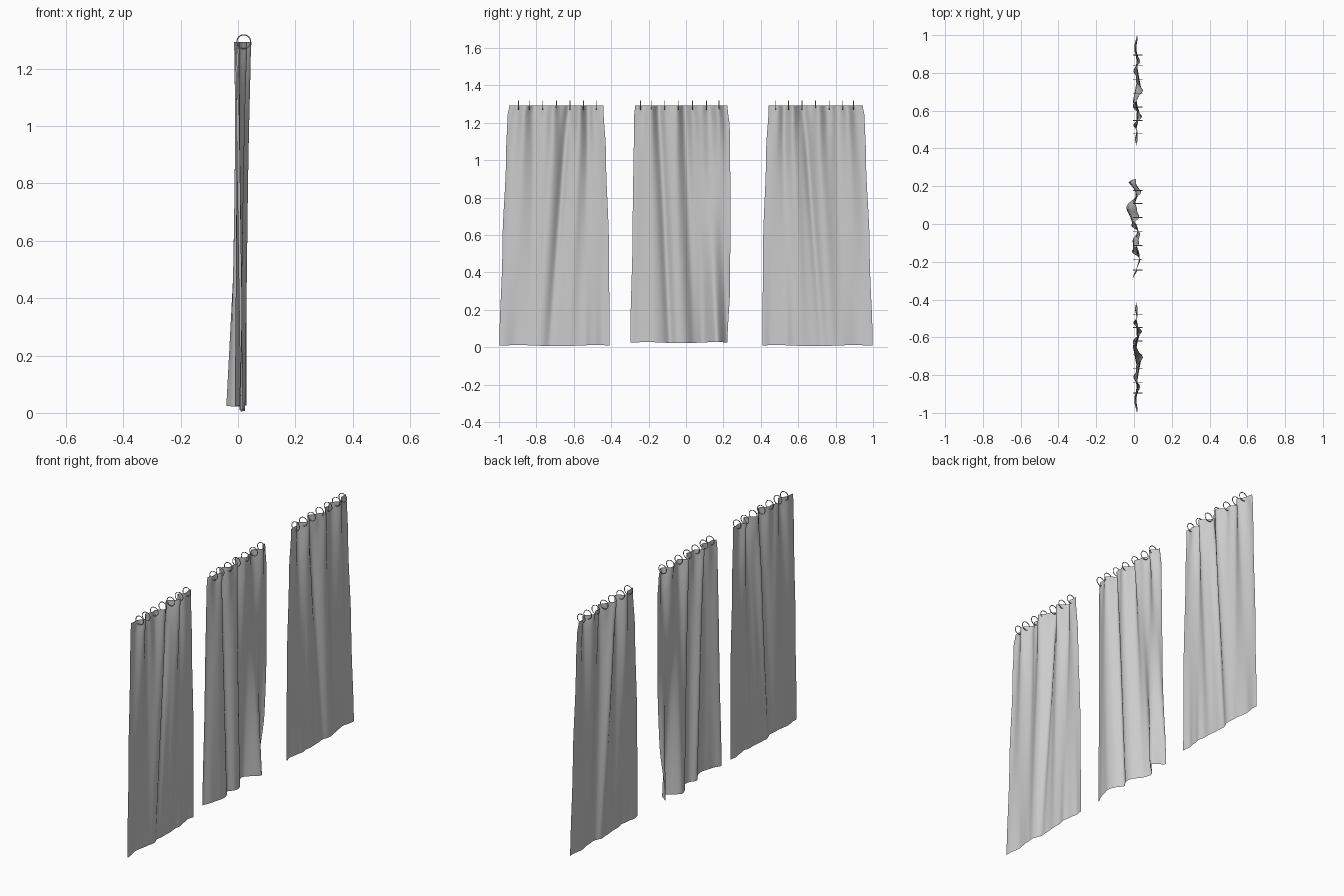
import bpy, math
from math import exp, sin, pi

TOP = 1.293


def lerp_keys(keys, t):
    # smooth interpolation of (t, value) keys
    for (t0, v0), (t1, v1) in zip(keys, keys[1:]):
        if t <= t1:
            s = (t - t0) / (t1 - t0)
            return v0 + (v1 - v0) * s * s * (3 - 2 * s)
    return keys[-1][1]


def curtain(name, left, right, folds, bottom, base, flip=1, nu=110, nv=70):
    # hanging cloth: t runs from 0 at the hem to 1 at the rings
    verts, faces = [], []
    for j in range(nv + 1):
        t = j / nv
        y0, y1 = lerp_keys(left, t), lerp_keys(right, t)
        for i in range(nu + 1):
            u = i / nu
            y = y0 + (y1 - y0) * u
            x = base
            for yt, yb, w, at, ab in folds:
                c = yb + (yt - yb) * t
                x += (ab + (at - ab) * t) * exp(-((y - c) / w) ** 2)
            # small gathers between the rings, fading downwards
            x += 0.007 * t ** 6 * sin(u * 14 * pi)
            z = bottom + 0.003 * sin(u * 9) * (1 - t) + (TOP - bottom) * t
            verts.append((x, flip * y, z))
    n = nu + 1
    for j in range(nv):
        for i in range(nu):
            a = j * n + i
            f = (a, a + 1, a + n + 1, a + n)
            faces.append(f if flip > 0 else f[::-1])
    me = bpy.data.meshes.new(name)
    me.from_pydata(verts, [], faces)
    me.polygons.foreach_set("use_smooth", [True] * len(faces))
    ob = bpy.data.objects.new(name, me)
    bpy.context.collection.objects.link(ob)


def rings(name, ys):
    for k, y in enumerate(ys):
        bpy.ops.mesh.primitive_torus_add(
            major_radius=0.024, minor_radius=0.002, major_segments=24,
            minor_segments=8, location=(0.02, y, 1.294),
            rotation=(pi / 2, 0, 0))
        bpy.context.object.name = f"{name}_{k + 1}"
        bpy.ops.object.shade_smooth()


# folds: y at top, y at hem, width, depth at top, depth at hem
side_folds = [
    (-0.93, -0.98, 0.030, -0.015, 0.005),
    (-0.87, -0.91, 0.030, 0.014, -0.006),
    (-0.80, -0.84, 0.025, -0.014, 0.004),
    (-0.70, -0.78, 0.040, 0.028, 0.012),
    (-0.63, -0.73, 0.022, -0.024, -0.006),
    (-0.57, -0.62, 0.030, 0.022, 0.004),
    (-0.52, -0.54, 0.022, -0.014, 0.008),
    (-0.46, -0.45, 0.025, 0.010, -0.008),
]
side_left = [(0, -0.998), (0.4, -0.982), (0.8, -0.962), (0.95, -0.955), (1, -0.945)]
side_right = [(0, -0.408), (0.4, -0.412), (0.8, -0.428), (1, -0.442)]
for name, s in (("left_curtain", 1), ("right_curtain", -1)):
    curtain(name, side_left, side_right, side_folds, 0.008, 0.013, s)
    rings(name + "_ring", [s * y for y in (-0.895, -0.838, -0.766, -0.692, -0.62, -0.548, -0.48)])

# middle curtain with deeper folds
mid_folds = [
    (-0.27, -0.30, 0.035, -0.012, -0.022),
    (-0.20, -0.17, 0.050, 0.018, 0.018),
    (-0.145, -0.085, 0.025, -0.022, -0.020),
    (-0.07, -0.03, 0.040, 0.022, 0.008),
    (-0.005, 0.04, 0.030, -0.022, -0.022),
    (0.05, 0.09, 0.040, 0.016, -0.050),
    (0.11, 0.165, 0.025, -0.016, 0.020),
    (0.17, 0.225, 0.030, 0.020, -0.040),
]
curtain("middle_curtain",
        [(0, -0.298), (0.5, -0.285), (0.95, -0.278), (1, -0.272)],
        [(0, 0.222), (0.25, 0.236), (0.6, 0.238), (0.9, 0.234), (1, 0.222)],
        mid_folds, 0.024, 0.011)
rings("middle_curtain_ring", (-0.243, -0.186, -0.114, -0.041, 0.035, 0.109, 0.177))
